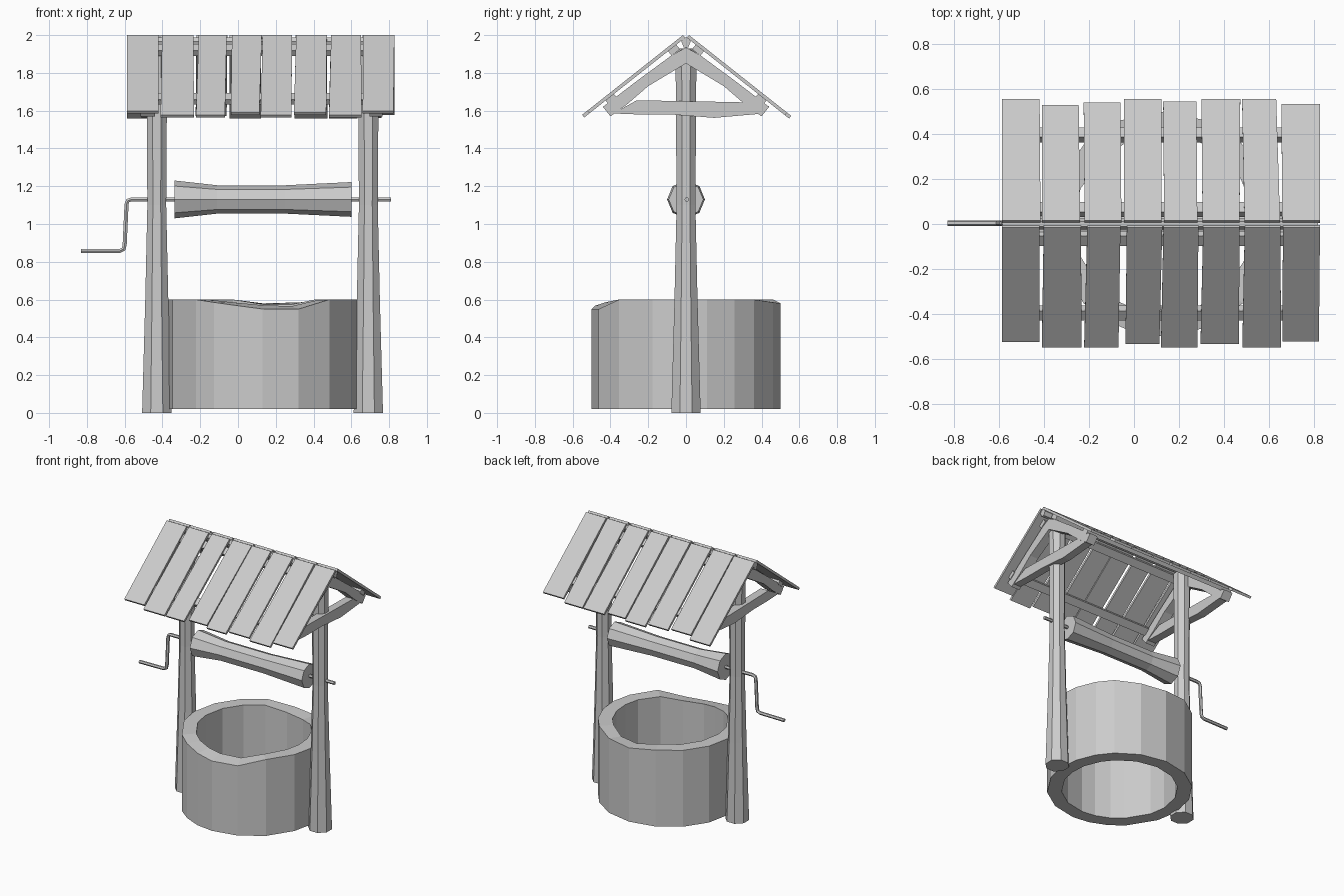
import bpy, bmesh
from math import cos, sin, radians, pi
from mathutils import Vector

if "Cube" in bpy.data.objects:
    bpy.data.objects.remove(bpy.data.objects["Cube"])

CX = 0.13  # centre of the well shaft


def make(name, verts, faces):
    me = bpy.data.meshes.new(name)
    me.from_pydata(verts, [], faces)
    bm = bmesh.new()
    bm.from_mesh(me)
    bmesh.ops.recalc_face_normals(bm, faces=bm.faces)
    bm.to_mesh(me)
    bm.free()
    ob = bpy.data.objects.new(name, me)
    bpy.context.collection.objects.link(ob)
    return ob


def skin(name, rings):
    """Join equal-sized loops of points into a capped tube."""
    n = len(rings[0])
    verts = [p for r in rings for p in r]
    faces = [(i*n+j, i*n+(j+1) % n, (i+1)*n+(j+1) % n, (i+1)*n+j)
             for i in range(len(rings)-1) for j in range(n)]
    faces += [tuple(range(n)), tuple(range(len(verts)-n, len(verts)))]
    return make(name, verts, faces)


def extrude_x(name, poly, x0, x1):
    return skin(name, [[(x, y, z) for y, z in poly] for x in (x0, x1)])


# stone ring: uneven facets and a worn rim (angle, outer rim height, inner rim height)
stones = [(-90, .55, .57), (-67.5, .55, .565), (-45, .6, .595), (-20.7, .6, .6), (-4, .6, .6),
          (13, .6, .6), (31, .6, .6), (46, .6, .6), (67, .585, .575), (90, .58, .575),
          (113, .6, .6), (135, .6, .6), (157, .6, .6), (180, .6, .6), (198, .6, .6),
          (225, .6, .6), (239, .585, .59), (255, .567, .58)]
verts, faces = [], []
for a, zo, zi in stones:
    c, s = cos(radians(a)), sin(radians(a))
    for r, z in ((.5, .02), (.5, zo), (.4, zi), (.4, .02)):
        verts.append((CX + r*c, r*s, z))
n = len(stones)
for i in range(n):
    for k in range(4):
        j = (i+1) % n
        faces.append((i*4+k, j*4+k, j*4+(k+1) % 4, i*4+(k+1) % 4))
make("well_wall", verts, faces)

# posts: tapered octagons
for name, x in (("left_post", -.43), ("right_post", .69)):
    rings = [[(x + r*cos(pi/8 + k*pi/4), r*sin(pi/8 + k*pi/4), z) for k in range(8)]
             for z, r in ((0, .084), (.6, .066), (1.1, .054), (1.93, .06))]
    skin(name, rings)

# winding drum with a narrow waist
skin("drum", [[(x, r*cos(k*pi/4), 1.13 + r*sin(k*pi/4)) for k in range(8)]
              for x, r in ((-.335, .1), (-.11, .075), (.25, .075), (.6, .092))])

# axle and crank: one bent rod
path = [Vector((x, .004, z)) for x, z in
        ((.81, 1.13), (-.565, 1.13), (-.583, 1.124), (-.59, 1.106),
         (-.6, .89), (-.606, .867), (-.625, .858), (-.83, .856))]
rings = []
for i, p in enumerate(path):
    t = (path[min(i+1, len(path)-1)] - path[max(i-1, 0)]).normalized()
    side = Vector((0, 1, 0))
    up = t.cross(side)
    rings.append([p + .0125*(side*cos(k*pi/3) + up*sin(k*pi/3)) for k in range(6)])
skin("axle_and_crank", rings)

# end frames: two rafters and a tie beam at each post
rafter = [(-.44, 1.62), (-.40, 1.57), (-.31, 1.635), (-.2, 1.73), (-.1, 1.79),
          (0, 1.85), (0, 1.935), (-.08, 1.89), (-.25, 1.765)]
tie = [(-.36, 1.60), (-.26, 1.655), (0, 1.65), (.28, 1.645), (.44, 1.625), (.41, 1.585),
       (.15, 1.562), (-.08, 1.58), (-.25, 1.58), (-.38, 1.585)]
for side, x0, x1 in (("left", -.515, -.44), ("right", .695, .765)):
    extrude_x(side + "_front_rafter", rafter, x0, x1)
    extrude_x(side + "_back_rafter", [(-y, z) for y, z in rafter], x0, x1)
    extrude_x(side + "_tie", tie, x0 + .005, x1 - .005)

# ridge beam and battens carrying the boards
extrude_x("ridge_beam", [(-.012, 1.935), (.012, 1.935), (.024, 1.965),
                         (.012, 1.988), (-.012, 1.988), (-.024, 1.965)], -.585, .82)
d, nrm = Vector((.785, -.62)), Vector((.62, .785))
for s, side in ((-1, "front"), (1, "back")):
    for name, cy, cz in (("lower", .397, 1.663), ("upper", .065, 1.922)):
        c = Vector((cy, cz))
        poly = [c + a*.028*d + b*.018*nrm for a, b in ((-1, -1), (1, -1), (1, 1), (-1, 1))]
        extrude_x(f"{side}_{name}_batten", [(s*p.x, p.y) for p in poly], -.52, .77)

# roof boards: (ridge x0, x1, eave x0, x1, eave distance)
boards = {
    -1: [(-.588, -.42, -.588, -.42, .525), (-.402, -.236, -.41, -.233, .55),
         (-.208, -.06, -.222, -.069, .55), (-.032, .126, -.038, .113, .535),
         (.131, .287, .12, .282, .55), (.308, .47, .296, .467, .535),
         (.493, .651, .482, .655, .55), (.663, .828, .66, .823, .523)],
    1: [(-.588, -.416, -.588, -.42, .557), (-.41, -.24, -.41, -.246, .53),
        (-.22, -.056, -.224, -.06, .54), (-.045, .122, -.045, .122, .557),
        (.134, .282, .13, .278, .545), (.305, .47, .3, .473, .557),
        (.492, .65, .481, .633, .557), (.66, .828, .656, .828, .535)]}
for s, rows in boards.items():
    for i, (a0, a1, b0, b1, e) in enumerate(rows):
        rings = []
        for x0, x1, y in ((a0, a1, .016), (b0, b1, e)):
            p = Vector((y, 2.0 - .79*(y - .016)))
            q = p - .018*nrm
            rings.append([(x0, s*p.x, p.y), (x1, s*p.x, p.y), (x1, s*q.x, q.y), (x0, s*q.x, q.y)])
        skin(f"{'front' if s < 0 else 'back'}_roof_board_{i+1}", rings)
